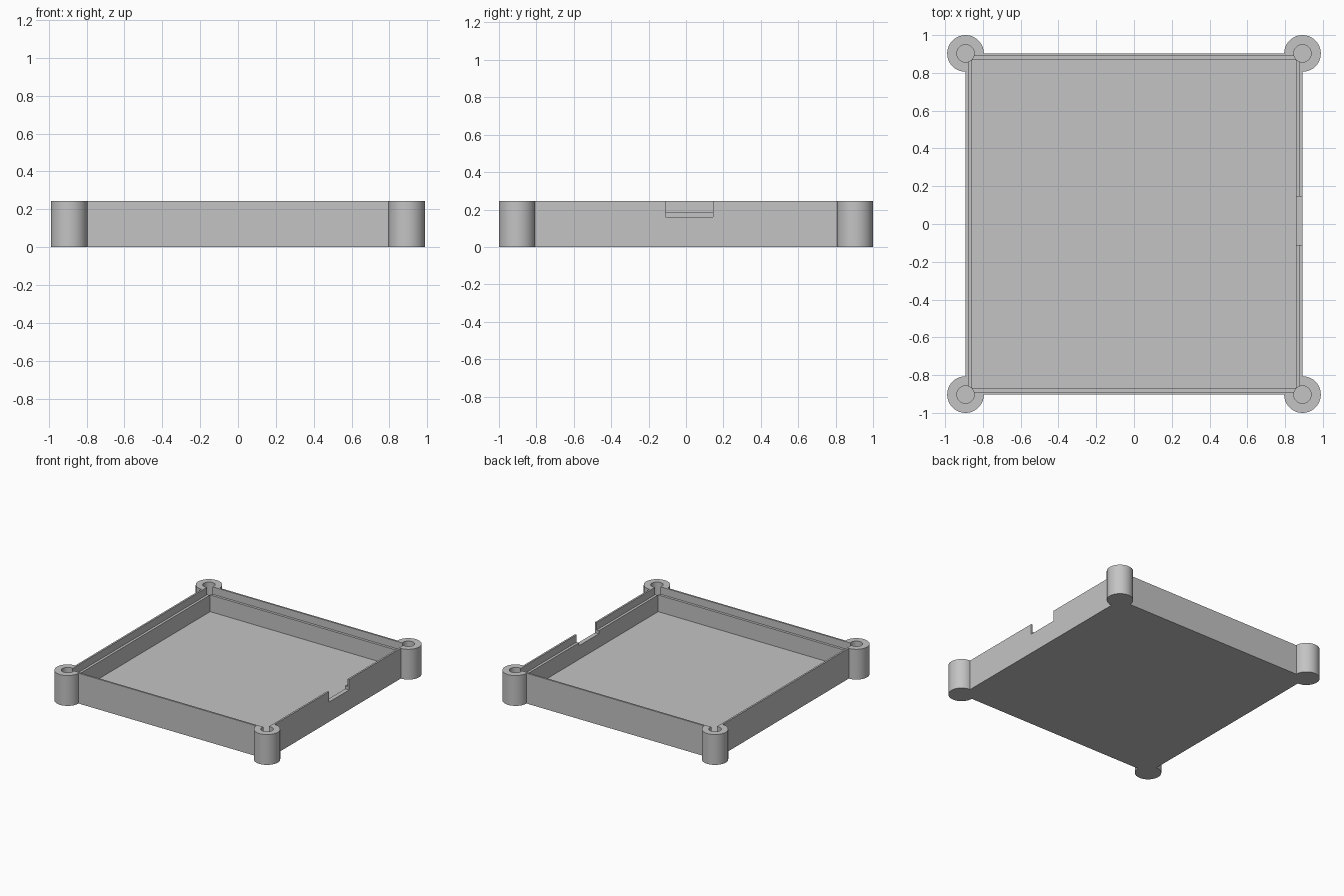
import bpy
import math

if "Cube" in bpy.data.objects:
    bpy.data.objects.remove(bpy.data.objects["Cube"], do_unlink=True)

HEIGHT = 0.245
HALF_X, HALF_Y = 0.892, 0.903   # outer wall faces, also the post centres
LEDGE_Z, FLOOR_Z = 0.185, 0.05
CORNERS = [(sx * HALF_X, sy * HALF_Y) for sx in (-1, 1) for sy in (-1, 1)]

grey = bpy.data.materials.new("plain grey")
grey.use_nodes = True
colour = (0.55, 0.55, 0.55, 1)
grey.diffuse_color = colour
grey.node_tree.nodes["Principled BSDF"].inputs["Base Color"].default_value = colour


def box(name, x0, x1, y0, y1, z0, z1):
    bpy.ops.mesh.primitive_cube_add(
        size=1, location=((x0 + x1) / 2, (y0 + y1) / 2, (z0 + z1) / 2))
    ob = bpy.context.object
    ob.name = name
    ob.scale = (x1 - x0, y1 - y0, z1 - z0)
    bpy.ops.object.transform_apply(location=True, rotation=True, scale=True)
    return ob


def centred_box(name, inset, z0, z1):
    x, y = HALF_X - inset, HALF_Y - inset
    return box(name, -x, x, -y, y, z0, z1)


def post(name, centre, radius, z0, z1, sides=64):
    bpy.ops.mesh.primitive_cylinder_add(
        vertices=sides, radius=radius, depth=z1 - z0,
        location=(*centre, (z0 + z1) / 2), rotation=(0, 0, math.pi / sides))
    ob = bpy.context.object
    ob.name = name
    bpy.ops.object.transform_apply(location=True, rotation=True, scale=True)
    return ob


def combine(target, tool, operation):
    tool.hide_render = True
    mod = target.modifiers.new(tool.name, "BOOLEAN")
    mod.operation = operation
    mod.solver = "EXACT"
    mod.object = tool
    bpy.ops.object.select_all(action="DESELECT")
    target.select_set(True)
    bpy.context.view_layer.objects.active = target
    bpy.ops.object.modifier_apply(modifier=mod.name)
    bpy.data.objects.remove(tool, do_unlink=True)


# Tray block with a round post at each corner
tray = centred_box("enclosure_tray", 0, 0, HEIGHT)
for c in CORNERS:
    combine(tray, post("corner_post", c, 0.097, 0, HEIGHT), "UNION")

# Main cavity, then the stepped recess around its rim
combine(tray, centred_box("cavity", 0.035, FLOOR_Z, HEIGHT + 0.1), "DIFFERENCE")
combine(tray, centred_box("rim_recess", 0.0145, LEDGE_Z, HEIGHT + 0.1), "DIFFERENCE")

# Blind screw holes in the posts
for c in CORNERS:
    combine(tray, post("screw_hole", c, 0.046, FLOOR_Z, HEIGHT + 0.1, 48), "DIFFERENCE")

# Connector notch in the right-hand wall
combine(tray, box("connector_notch", 0.8, 1.0, -0.11, 0.145, 0.16, HEIGHT + 0.1),
        "DIFFERENCE")

# Finish: one colour, smooth round walls with sharp edges
tray.data.materials.clear()
tray.data.materials.append(grey)
for poly in tray.data.polygons:
    poly.material_index = 0
bpy.ops.object.select_all(action="DESELECT")
tray.select_set(True)
bpy.context.view_layer.objects.active = tray
bpy.ops.object.shade_smooth_by_angle(angle=math.radians(30))
